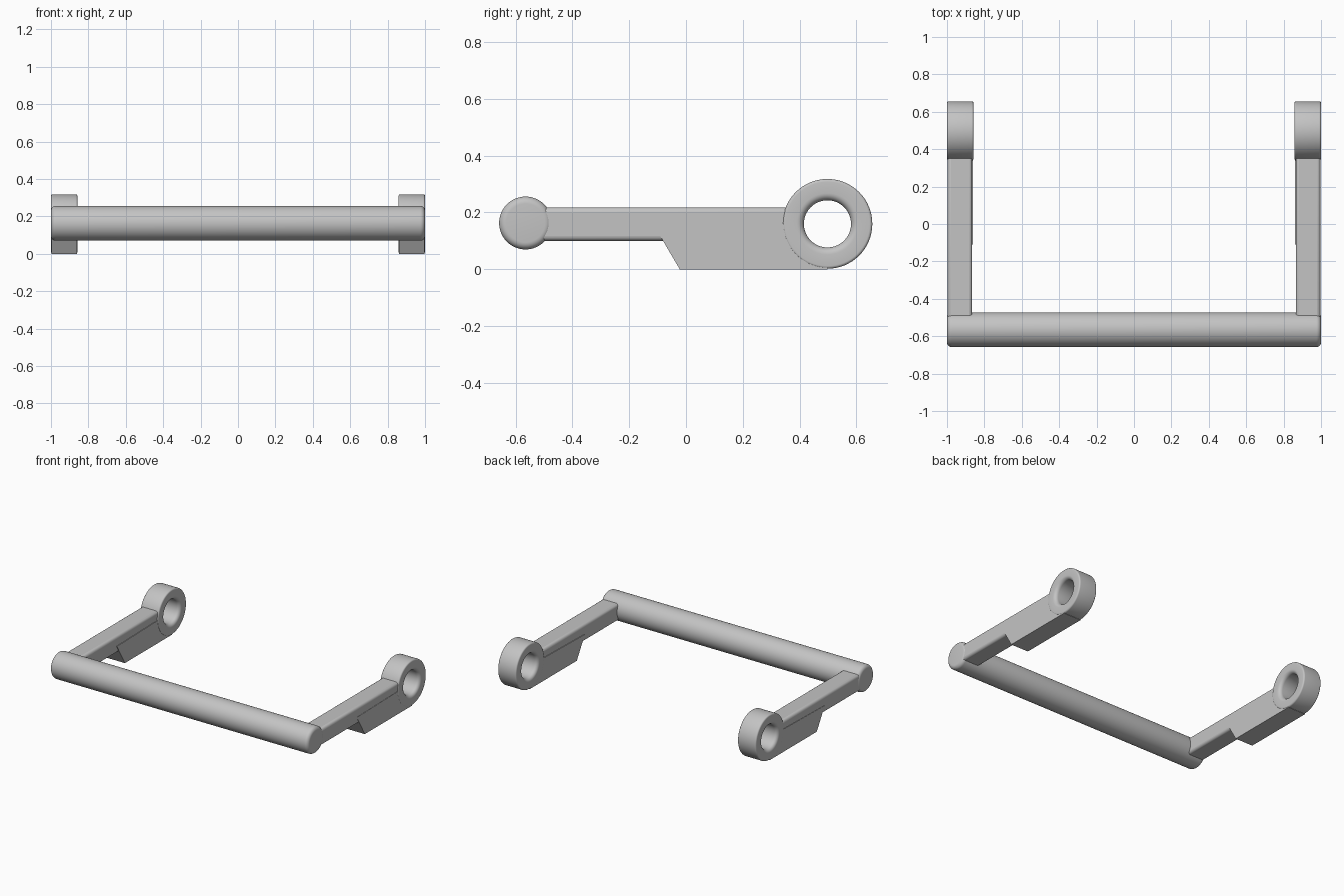
import bpy, bmesh, math
from mathutils import Vector

if "Cube" in bpy.data.objects:
    bpy.data.objects.remove(bpy.data.objects["Cube"], do_unlink=True)

GREY = (0.55, 0.55, 0.55, 1)
mat = bpy.data.materials.new("plain grey")
mat.use_nodes = True
mat.diffuse_color = GREY
mat.node_tree.nodes["Principled BSDF"].inputs["Base Color"].default_value = GREY


def finish(name, bm):
    bmesh.ops.remove_doubles(bm, verts=bm.verts, dist=1e-5)
    bmesh.ops.recalc_face_normals(bm, faces=bm.faces)
    mesh = bpy.data.meshes.new(name)
    bm.to_mesh(mesh)
    bm.free()
    mesh.materials.append(mat)
    obj = bpy.data.objects.new(name, mesh)
    bpy.context.collection.objects.link(obj)
    bpy.ops.object.select_all(action='DESELECT')
    obj.select_set(True)
    bpy.context.view_layer.objects.active = obj
    bpy.ops.object.shade_smooth_by_angle(angle=math.radians(35))
    return obj


def lathe(name, profile, centre, closed=False):
    """Spin (x, radius) points around an axis along x through centre (y, z)."""
    bm = bmesh.new()
    y, z = centre
    verts = [bm.verts.new((x, y, z + r)) for x, r in profile]
    edges = [bm.edges.new(pair) for pair in zip(verts, verts[1:])]
    if closed:
        edges.append(bm.edges.new((verts[-1], verts[0])))
    bmesh.ops.spin(bm, geom=verts + edges, cent=Vector((0, y, z)), axis=(1, 0, 0),
                   angle=math.tau, steps=64, use_merge=True)
    return finish(name, bm)


def prism(name, outline, x0, x1):
    """Extrude a (y, z) outline from x0 to x1."""
    bm = bmesh.new()
    face = bm.faces.new([bm.verts.new((x0, y, z)) for y, z in outline])
    new = bmesh.ops.extrude_face_region(bm, geom=[face])["geom"]
    bmesh.ops.translate(bm, vec=(x1 - x0, 0, 0),
                        verts=[v for v in new if isinstance(v, bmesh.types.BMVert)])
    return finish(name, bm)


def corner(x, r, fillet, start):
    """Quarter-round points about (x, r), turning clockwise from start degrees."""
    return [(x + fillet * math.cos(math.radians(start - a)),
             r + fillet * math.sin(math.radians(start - a))) for a in range(0, 91, 15)]


# Cross bar with rounded ends
R, f = 0.093, 0.025
bar = [(-1, 0)] + corner(-1 + f, R - f, f, 180) + corner(1 - f, R - f, f, 90) + [(1, 0)]
lathe("cross_bar", bar, (-0.565, 0.163))

EYE = (0.498, 0.16)
for side, s in (("left", 1), ("right", -1)):
    # Arm with rounded long edges
    arm = prism(side + "_arm", [(-0.54, 0.1), (0.385, 0.1), (0.385, 0.218), (-0.54, 0.218)],
                s * 0.865, s * 0.996)
    bevel = arm.modifiers.new("rounding", 'BEVEL')
    bevel.width, bevel.segments = 0.018, 4

    # Lower block, its back end hollowed to clear the eye hole
    arc = [(EYE[0] + 0.12 * math.cos(math.radians(a)), EYE[1] + 0.12 * math.sin(math.radians(a)))
           for a in range(270, 174, -10)]
    prism(side + "_lower_block", [(-0.11, 0.15), (-0.022, 0), (EYE[0], 0)] + arc,
          s * 0.861, s * 0.998)

    # Eye ring with a rounded hole
    a, b, hole, rim = 0.858, 1.0, 0.083, 0.158
    ring = (corner(a + 0.01, rim - 0.01, 0.01, 180) + corner(b - 0.01, rim - 0.01, 0.01, 90)
            + corner(b - f, hole + f, f, 0) + corner(a + f, hole + f, f, 270))
    lathe(side + "_eye_ring", [(s * x, r) for x, r in ring], EYE, closed=True)
